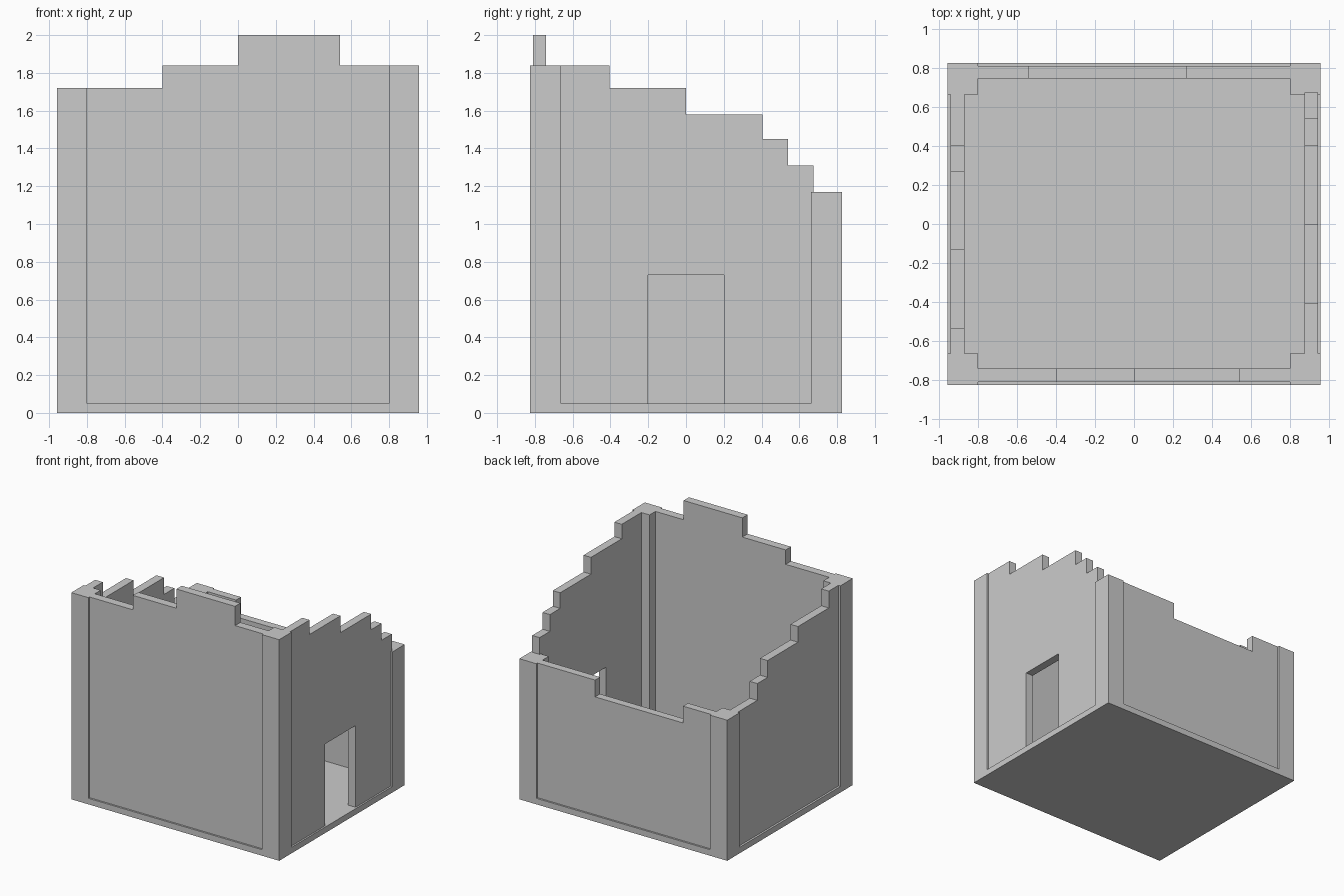
import bpy, bmesh

if "Cube" in bpy.data.objects:
    bpy.data.objects.remove(bpy.data.objects["Cube"])

BASE = 0.05          # height of the floor slab
HX, HY = 0.957, 0.825  # half footprint
PX, PY = 0.80, 0.663   # inner faces of the corner posts


def finish(name, bm):
    bmesh.ops.recalc_face_normals(bm, faces=bm.faces)
    mesh = bpy.data.meshes.new(name)
    bm.to_mesh(mesh)
    bm.free()
    obj = bpy.data.objects.new(name, mesh)
    bpy.context.collection.objects.link(obj)
    return obj


def box(name, lo, hi):
    bm = bmesh.new()
    bmesh.ops.create_cube(bm, size=1)
    for v in bm.verts:
        v.co = [l + (c + 0.5) * (h - l) for c, l, h in zip(v.co, lo, hi)]
    return finish(name, bm)


def wall(name, axis, near, far, profile):
    """Extrude an (along, z) profile from near to far across the given axis."""
    def place(a, z, depth):
        return (depth, a, z) if axis == 'X' else (a, depth, z)
    bm = bmesh.new()
    face = bm.faces.new([bm.verts.new(place(a, z, near)) for a, z in profile])
    new = bmesh.ops.extrude_face_region(bm, geom=[face])['geom']
    shift = place(0, 0, far - near)
    bmesh.ops.translate(bm, vec=shift,
                        verts=[g for g in new if isinstance(g, bmesh.types.BMVert)])
    return finish(name, bm)


def steps(start, spans):
    """Stepped wall top: spans are (end position, height)."""
    pts = []
    for end, z in spans:
        pts += [(start, z), (end, z)]
        start = end
    return pts


# Floor slab
box("floor_slab", (-HX, -HY, 0), (HX, HY, BASE))

# Corner posts, each broken off at its own height
for name, sx, sy, top in (("front_left_post", -1, -1, 1.72),
                          ("front_right_post", 1, -1, 1.84),
                          ("back_left_post", -1, 1, 1.17),
                          ("back_right_post", 1, 1, 1.17)):
    xs, ys = sorted((sx * PX, sx * HX)), sorted((sy * PY, sy * HY))
    box(name, (xs[0], ys[0], BASE), (xs[1], ys[1], top))

# Front wall
front = steps(-PX, [(-0.40, 1.72), (0.0, 1.84), (0.54, 2.0), (PX, 1.84)])
wall("front_wall", 'Y', -0.81, -0.74, [(-PX, BASE)] + front + [(PX, BASE)])

# Back wall with a dip in the middle
back = steps(-PX, [(-0.54, 1.17), (0.27, 1.03), (PX, 1.17)])
wall("back_wall", 'Y', 0.745, 0.81, [(-PX, BASE)] + back + [(PX, BASE)])

# Left wall, stepping down to the back
left = steps(-PY, [(-0.535, 1.72), (-0.13, 1.58), (0.27, 1.45), (0.405, 1.31), (PY, 1.17)])
wall("left_wall", 'X', -0.94, -0.87, [(-PY, BASE)] + left + [(PY, BASE)])

# Right wall, stepping down to the back, with the doorway notch
right = steps(-PY, [(-0.405, 1.84), (0.0, 1.72), (0.405, 1.58), (0.54, 1.45), (0.675, 1.31)])
door = [(0.20, BASE), (0.20, 0.73), (-0.20, 0.73), (-0.20, BASE)]
wall("right_wall", 'X', 0.875, 0.943, [(-PY, BASE)] + right + [(0.675, BASE)] + door)
